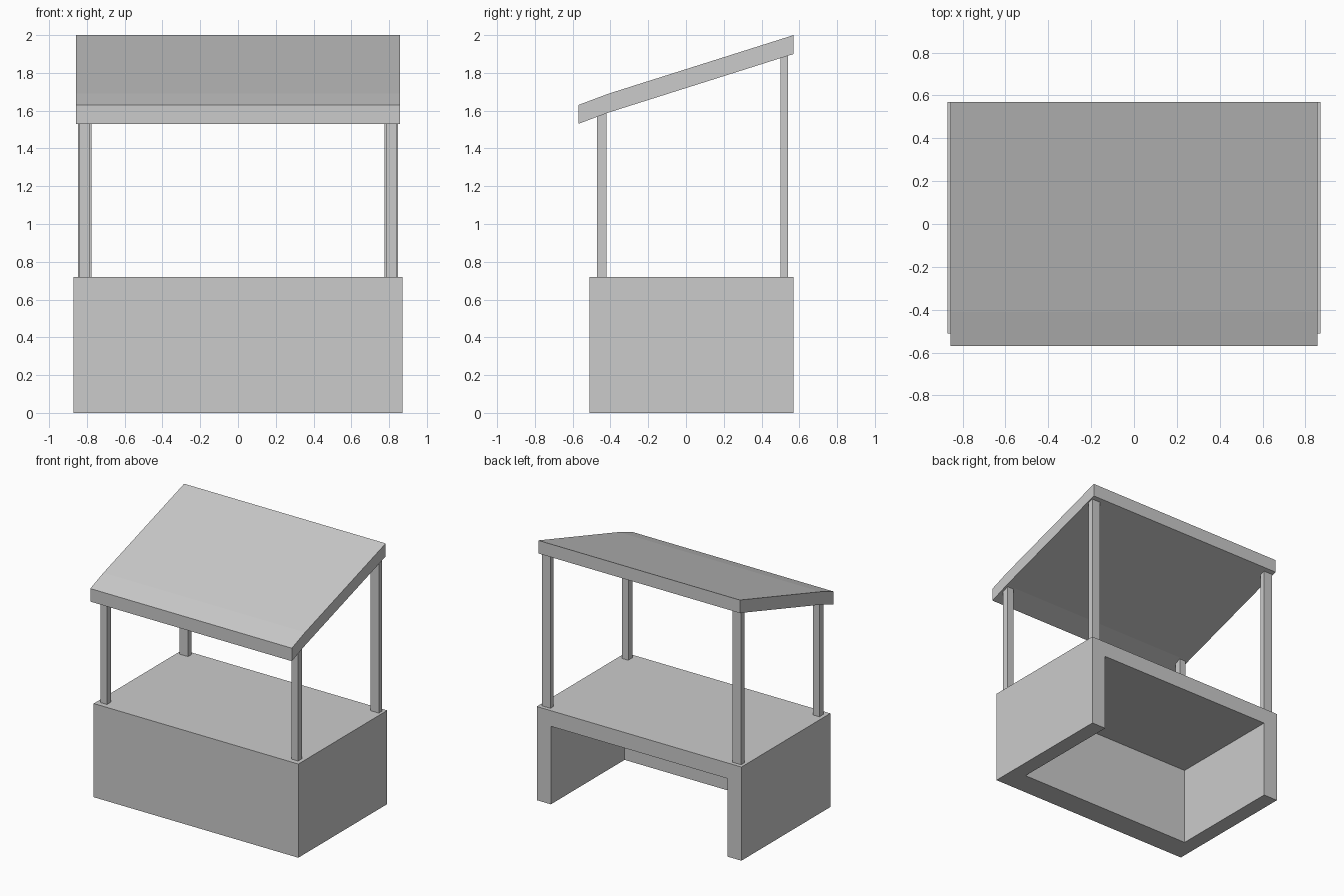
import bpy
import bmesh

if "Cube" in bpy.data.objects:
    bpy.data.objects.remove(bpy.data.objects["Cube"])


def add_object(name, bm):
    bmesh.ops.recalc_face_normals(bm, faces=bm.faces)
    mesh = bpy.data.meshes.new(name)
    bm.to_mesh(mesh)
    bm.free()
    obj = bpy.data.objects.new(name, mesh)
    bpy.context.collection.objects.link(obj)
    return obj


def box(name, x, y, z):
    """Box spanning the (min, max) ranges given for each axis."""
    bm = bmesh.new()
    bmesh.ops.create_cube(bm, size=1)
    for v in bm.verts:
        for i, (lo, hi) in enumerate((x, y, z)):
            v.co[i] = hi if v.co[i] > 0 else lo
    return add_object(name, bm)


def extrude_profile(name, points, half_width):
    """Side profile of (y, z) points, extruded along x."""
    bm = bmesh.new()
    face = bm.faces.new([bm.verts.new((-half_width, y, z)) for y, z in points])
    result = bmesh.ops.extrude_face_region(bm, geom=[face])
    verts = [g for g in result["geom"] if isinstance(g, bmesh.types.BMVert)]
    bmesh.ops.translate(bm, verts=verts, vec=(2 * half_width, 0, 0))
    return add_object(name, bm)


# Counter: block hollowed out from the back and the bottom
counter = box("counter", (-0.87, 0.87), (-0.51, 0.57), (0, 0.72))
cutter = box("counter_cutter", (-0.75, 0.75), (-0.325, 0.8), (-0.2, 0.60))
cutter.hide_render = True
cut = counter.modifiers.new("hollow", 'BOOLEAN')
cut.operation = 'DIFFERENCE'
cut.solver = 'EXACT'
cut.object = cutter
bpy.context.view_layer.objects.active = counter
bpy.ops.object.modifier_apply(modifier=cut.name)
bpy.data.objects.remove(cutter)

# Roof: slanted slab with a slightly steeper front overhang
upper = [(-0.57, 1.63), (-0.41, 1.69), (0.57, 2.0)]
lower = [(y, z - 0.10) for y, z in reversed(upper)]
extrude_profile("roof", upper + lower, 0.857)

# Posts: slim pair in front, wider and taller pair at the back
for side, label in ((-1, "left"), (1, "right")):
    for name, x, y, top in (
        ("front_post", (0.785, 0.84), (-0.47, -0.42), 1.60),
        ("back_post", (0.775, 0.847), (0.50, 0.54), 1.91),
    ):
        xs = sorted(side * value for value in x)
        box(f"{name}_{label}", xs, y, (0.71, top))
